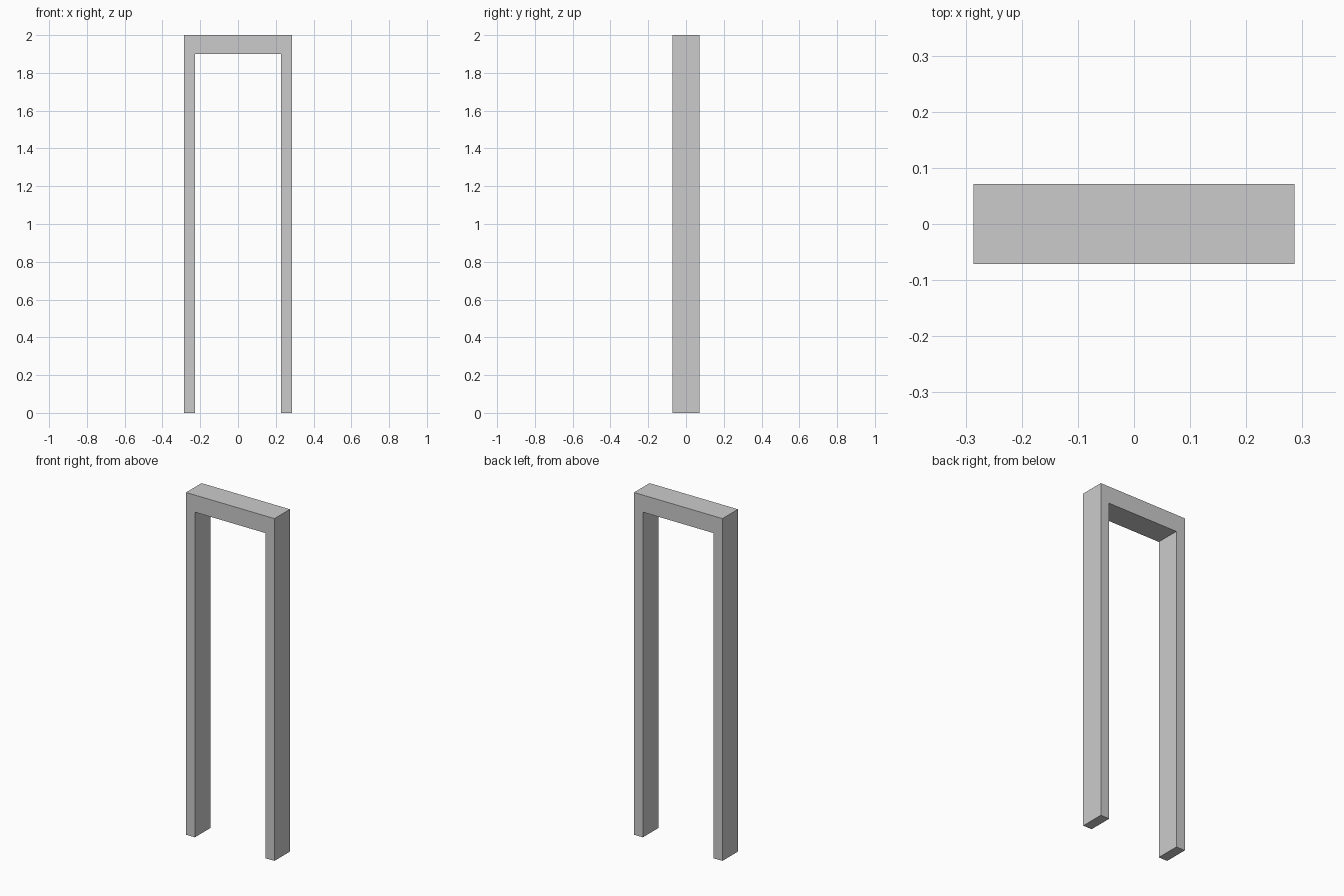
import bpy

if "Cube" in bpy.data.objects:
    bpy.data.objects.remove(bpy.data.objects["Cube"])

DEPTH = 0.1429
HEIGHT = 2.0
HALF_WIDTH = 0.2857
POST_WIDTH = 0.0571
BEAM_HEIGHT = 0.1


def box(name, centre, size):
    bpy.ops.mesh.primitive_cube_add(size=1, location=centre)
    obj = bpy.context.object
    obj.name = name
    obj.scale = size
    bpy.ops.object.transform_apply(location=False, rotation=False, scale=True)
    return obj


# Upright posts
for name, side in (("left_post", -1), ("right_post", 1)):
    box(name, (side * (HALF_WIDTH - POST_WIDTH / 2), 0, HEIGHT / 2),
        (POST_WIDTH, DEPTH, HEIGHT))

# Top beam fitted between the posts
box("top_beam", (0, 0, HEIGHT - BEAM_HEIGHT / 2),
    (2 * (HALF_WIDTH - POST_WIDTH), DEPTH, BEAM_HEIGHT))
